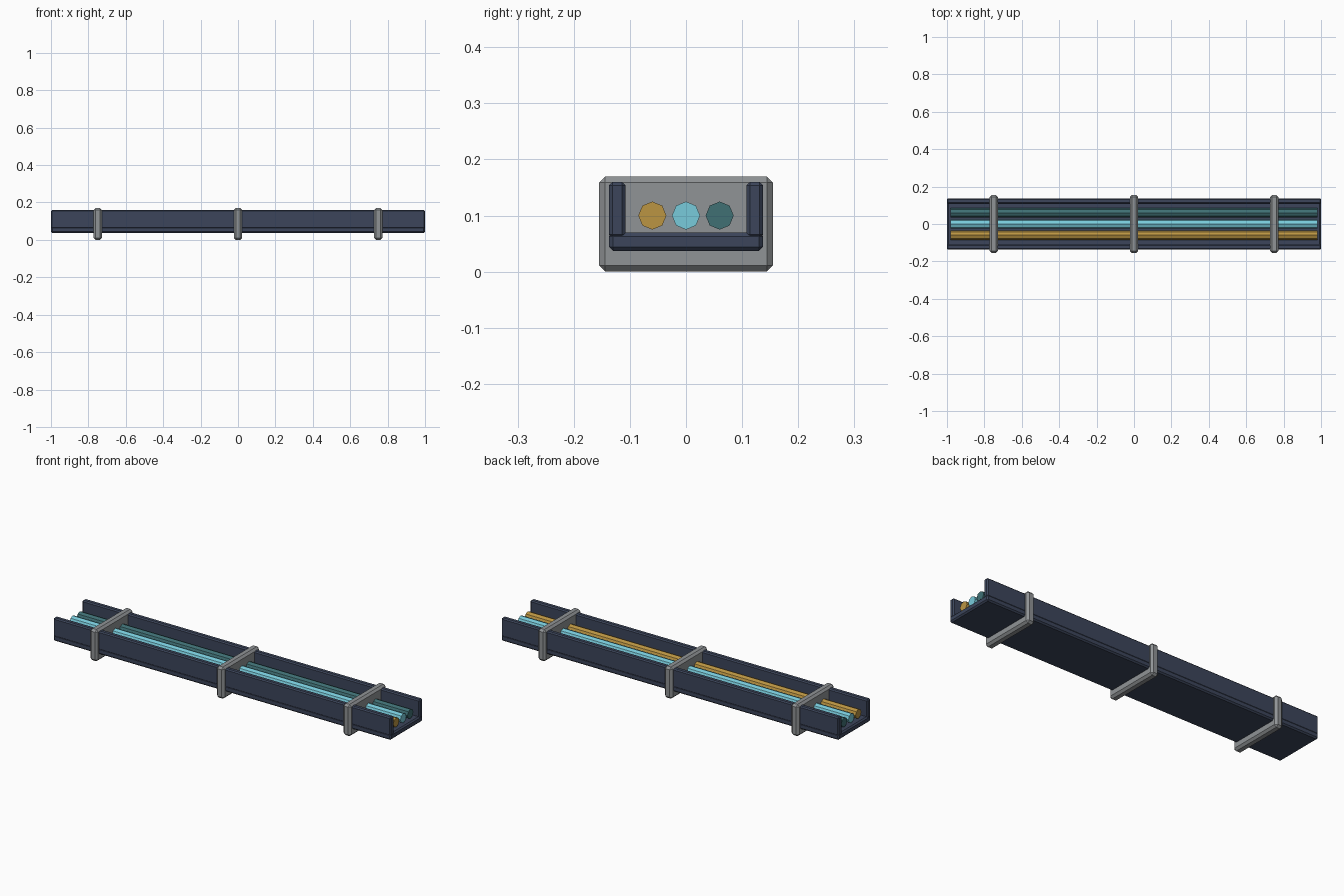
import bpy, bmesh, math
from mathutils import Matrix

if "Cube" in bpy.data.objects:
    bpy.data.objects.remove(bpy.data.objects["Cube"])


def material(name, r, g, b):
    m = bpy.data.materials.new(name)
    m.diffuse_color = (r, g, b, 1)
    m.use_nodes = True
    m.node_tree.nodes["Principled BSDF"].inputs["Base Color"].default_value = m.diffuse_color
    return m


navy = material("navy", 0.045, 0.06, 0.105)
grey = material("grey", 0.28, 0.295, 0.305)
gold = material("gold", 0.50, 0.30, 0.055)
cyan = material("cyan", 0.19, 0.60, 0.71)
teal = material("teal", 0.05, 0.16, 0.175)


def add(name, bm, mat):
    me = bpy.data.meshes.new(name)
    bm.to_mesh(me)
    bm.free()
    me.materials.append(mat)
    ob = bpy.data.objects.new(name, me)
    bpy.context.collection.objects.link(ob)
    return ob


def box(name, lo, hi, bevel, mat):
    bm = bmesh.new()
    size = [h - l for l, h in zip(lo, hi)]
    mid = [(h + l) / 2 for l, h in zip(lo, hi)]
    bmesh.ops.create_cube(bm, size=1, matrix=Matrix.Translation(mid) @ Matrix.Diagonal((*size, 1)))
    ob = add(name, bm, mat)
    mod = ob.modifiers.new("bevel", 'BEVEL')
    mod.width = bevel
    mod.segments = 1
    return ob


# Tray: floor and two side walls
box("tray_floor", (-1, -0.137, 0.037), (1, 0.137, 0.07), 0.007, navy)
for side, s in (("front", -1), ("back", 1)):
    y0, y1 = sorted((s * 0.108, s * 0.137))
    box(side + "_wall", (-1, y0, 0.06), (1, y1, 0.16), 0.006, navy)

# Three eight-sided cables
for name, y, mat in (("front_cable", -0.06, gold), ("middle_cable", 0, cyan), ("back_cable", 0.06, teal)):
    bm = bmesh.new()
    bmesh.ops.create_cone(bm, cap_ends=True, segments=8, radius1=0.025, radius2=0.025, depth=1.96,
                          matrix=Matrix.Translation((0, y, 0.10)) @ Matrix.Rotation(math.pi / 2, 4, 'Y'))
    add(name, bm, mat)

# Clamp plates crossing the tray
for i, x in enumerate((-0.75, 0, 0.75)):
    box(f"clamp_{i + 1}", (x - 0.0225, -0.155, 0), (x + 0.0225, 0.155, 0.17), 0.011, grey)
